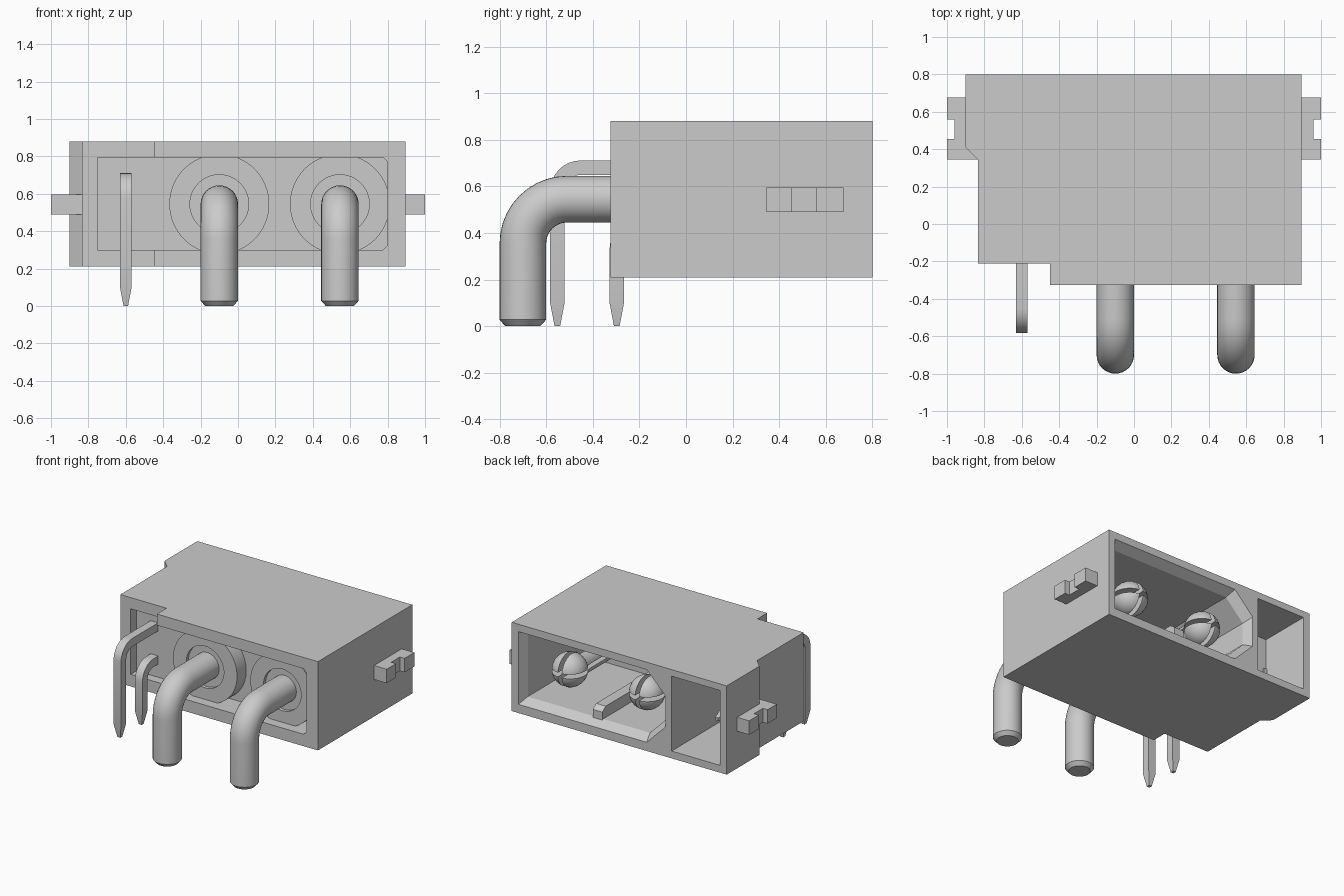
import bpy, bmesh, math
from math import pi, sin, cos

if "Cube" in bpy.data.objects:
    bpy.data.objects.remove(bpy.data.objects["Cube"], do_unlink=True)

# Single grey material
grey = bpy.data.materials.new("plain_grey")
grey.use_nodes = True
grey.diffuse_color = (0.6, 0.6, 0.6, 1)
grey.node_tree.nodes["Principled BSDF"].inputs["Base Color"].default_value = (0.6, 0.6, 0.6, 1)


def loft(name, rings):
    """Closed solid through rings of equal point count."""
    bm = bmesh.new()
    vs = [[bm.verts.new(p) for p in ring] for ring in rings]
    n = len(rings[0])
    for a, b in zip(vs, vs[1:]):
        for i in range(n):
            bm.faces.new((a[i], a[(i + 1) % n], b[(i + 1) % n], b[i]))
    bm.faces.new(vs[0])
    bm.faces.new(vs[-1])
    bmesh.ops.recalc_face_normals(bm, faces=bm.faces)
    me = bpy.data.meshes.new(name)
    bm.to_mesh(me)
    bm.free()
    me.materials.append(grey)
    ob = bpy.data.objects.new(name, me)
    bpy.context.collection.objects.link(ob)
    return ob


def prism_z(name, pts, z0, z1):
    return loft(name, [[(x, y, z) for x, y in pts] for z in (z0, z1)])


def prism_y(name, pts, y0, y1):
    return loft(name, [[(x, y, z) for x, z in pts] for y in (y0, y1)])


def box(name, x0, x1, y0, y1, z0, z1):
    return prism_z(name, [(x0, y0), (x1, y0), (x1, y1), (x0, y1)], z0, z1)


def circle(cx, cz, r, n=48):
    return [(cx + r * cos(2 * pi * i / n), cz + r * sin(2 * pi * i / n)) for i in range(n)]


def activate(ob):
    bpy.ops.object.select_all(action='DESELECT')
    ob.select_set(True)
    bpy.context.view_layer.objects.active = ob


def cut(ob, cutters):
    activate(ob)
    for c in cutters:
        m = ob.modifiers.new("cut", 'BOOLEAN')
        m.operation, m.solver, m.object = 'DIFFERENCE', 'EXACT', c
        bpy.ops.object.modifier_apply(modifier=m.name)
        bpy.data.objects.remove(c, do_unlink=True)


def smooth(ob):
    activate(ob)
    bpy.ops.object.shade_smooth_by_angle(angle=math.radians(30))


def sweep(name, x, path, n):
    """Section of n sides along stations (y, z, heading, radius)."""
    off = pi / 4 if n == 4 else 0
    rings = []
    for y, z, a, r in path:
        ring = []
        for i in range(n):
            t = 2 * pi * i / n + off
            v = r * sin(t)
            ring.append((x + r * cos(t), y - v * sin(a), z + v * cos(a)))
        rings.append(ring)
    return loft(name, rings)


def bend(y, z, rad, r, steps):
    """Quarter turn from heading -y to heading down; y, z are the leg axes."""
    out = []
    for i in range(steps + 1):
        a = pi + pi / 2 * i / steps
        out.append((y + rad + rad * sin(a), z - rad - rad * cos(a), a, r))
    return out


# Housing with stepped footprint
housing = prism_z("housing", [
    (-0.9, 0.8), (-0.9, 0.41), (-0.835, 0.345), (-0.835, -0.21),
    (-0.45, -0.21), (-0.45, -0.325), (0.895, -0.325), (0.895, 0.8)], 0.21, 0.88)


# Tapered rear sockets, the large one keyed on two corners
def key_outline(x0, x1, z0, z1, c):
    return [(x1, z0), (x1, z1), (x0 + c, z1), (x0, z1 - c), (x0, z0 + c), (x0 + c, z0)]


def socket(name, outer, inner, depth):
    return loft(name, [[(x, y, z) for x, z in s]
                       for s, y in ((outer, 0.81), (inner, 0.73), (inner, depth))])


large_socket = socket("large_socket_cutter", key_outline(-0.395, 0.845, 0.27, 0.83, 0.16),
                      key_outline(-0.36, 0.81, 0.315, 0.785, 0.15), -0.03)
small_socket = box("small_socket_cutter", -0.845, -0.44, 0.40, 0.81, 0.265, 0.83)
small_deep = box("small_deep_cutter", -0.775, -0.44, -0.03, 0.45, 0.265, 0.83)

# Shallow front pocket with clipped corners
c = 0.025
pocket = prism_y("pocket_cutter", [
    (-0.75, 0.3), (0.8 - c, 0.3), (0.8, 0.3 + c), (0.8, 0.795 - c),
    (0.8 - c, 0.795), (-0.75, 0.795)], -0.5, -0.14)
cut(housing, [large_socket, small_socket, small_deep, pocket])

# Guide rib on the large socket floor, with a sloped front end
loft("guide_rib", [[(x, 0.05, 0.3), (x, 0.74, 0.3), (x, 0.74, 0.37), (x, 0.70, 0.40), (x, 0.05, 0.40)]
                   for x in (0.18, 0.26)])

# Notched side latches
for side, name in ((1, "left_latch"), (-1, "right_latch")):
    root = 0.88 if side > 0 else 0.82
    prism_z(name, [(side * x, y) for x, y in (
        (root, 0.345), (1, 0.345), (1, 0.455), (0.96, 0.455),
        (0.96, 0.56), (1, 0.56), (1, 0.675), (0.89, 0.675), (0.89, 0.41), (root, 0.41))], 0.49, 0.595)

# Power pins: slotted ball tip, neck, shaft, bend and chamfered leg, each in a boss
ZC = 0.545
for x, name in ((-0.1, "negative"), (0.545, "positive")):
    pts = [(min(px, 0.81), max(0.29, min(0.805, pz))) for px, pz in circle(x, ZC, 0.267, 64)]
    boss = prism_y(name + "_boss", pts, -0.25, -0.12)
    cut(boss, [prism_y("collar_cutter", circle(x, ZC, 0.157), -0.4, -0.225)])
    smooth(boss)

    path = []
    for i in range(11):
        p = 0.15 + 2.2 * i / 10
        path.append((0.605 + 0.125 * cos(p), ZC, pi, 0.125 * sin(p)))
    path += [(0.47, ZC, pi, 0.085), (0.05, ZC, pi, 0.085), (0.05, ZC, pi, 0.1)]
    path += bend(-0.7, ZC, 0.19, 0.1, 10)
    path += [(-0.7, 0.028, 1.5 * pi, 0.1), (-0.7, 0.0, 1.5 * pi, 0.075)]
    pin = sweep(name + "_power_pin", x, path, 32)
    w = 0.016
    cut(pin, [box("slot_cutter_a", x - w, x + w, 0.25, 0.8, 0.3, 0.8),
              box("slot_cutter_b", x - 0.2, x + 0.2, 0.25, 0.8, ZC - w, ZC + w)])
    smooth(pin)

# Square signal pins with pointed ends
s = 0.031 * math.sqrt(2)
t = 0.012 * math.sqrt(2)
for y, z, name in ((-0.552, 0.68, "upper"), (-0.297, 0.43, "lower")):
    path = [(0.49, z, pi, t), (0.41, z, pi, s)]
    path += bend(y, z, 0.1, s, 8)
    path += [(y, 0.1, 1.5 * pi, s), (y, 0.0, 1.5 * pi, t)]
    smooth(sweep(name + "_signal_pin", -0.6, path, 4))
